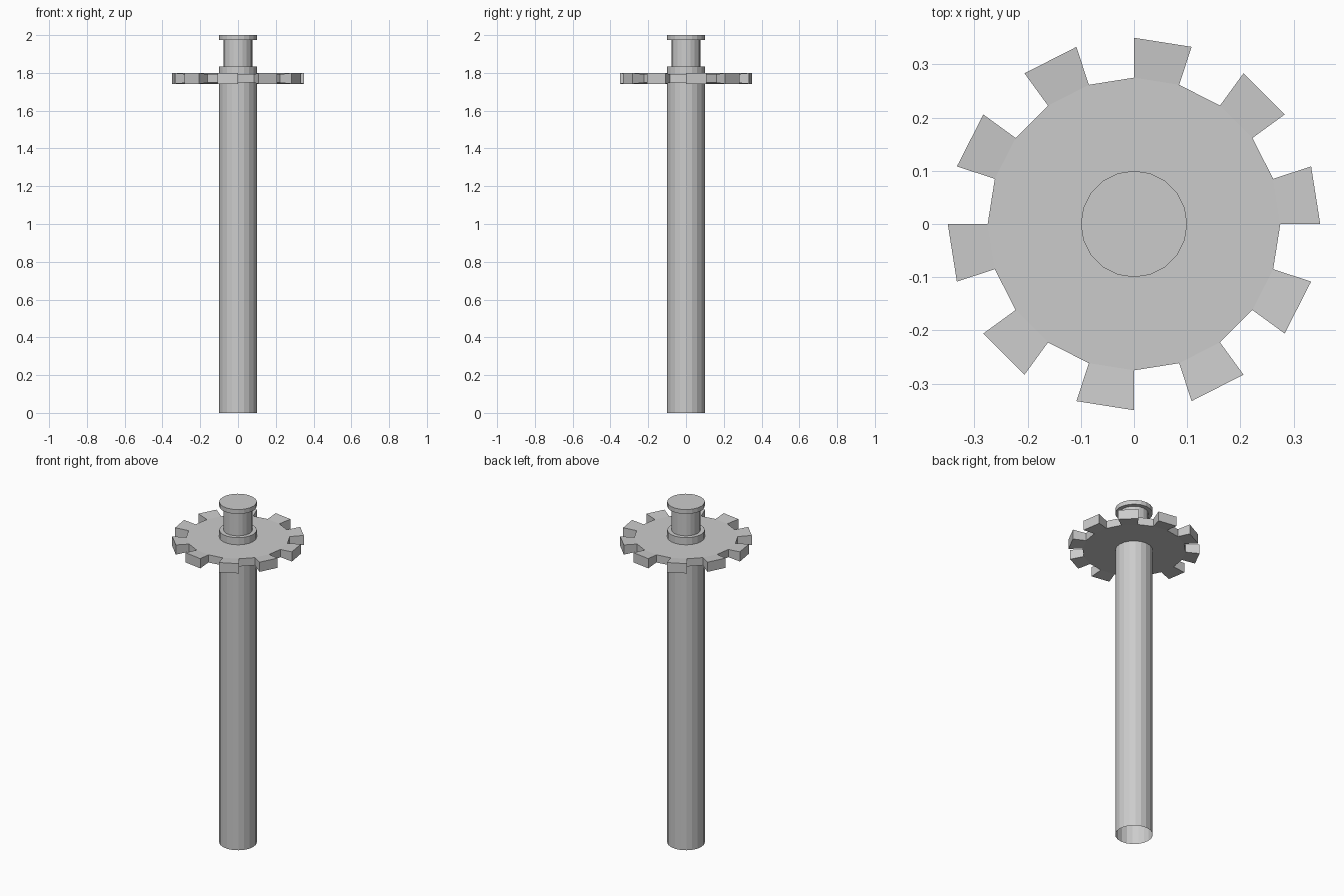
import bpy, bmesh
from math import cos, sin, tau

if "Cube" in bpy.data.objects:
    bpy.data.objects.remove(bpy.data.objects["Cube"])

SIDES = 20


def lathe(name, profile, cap_top=False, teeth=None):
    """Spin an (r, z) profile round z; teeth = (tip radius, z low, z high) on the widest band."""
    bm = bmesh.new()

    def point(r, z, i):
        return bm.verts.new((r * cos(tau * i / SIDES), r * sin(tau * i / SIDES), z))

    rings = [[point(r, z, i) for i in range(SIDES)] for r, z in profile]
    rim = max(r for r, z in profile)
    for k in range(len(rings) - 1):
        a, b = rings[k], rings[k + 1]
        on_rim = profile[k][0] == rim and profile[k + 1][0] == rim
        for i in range(SIDES):
            j = (i + 1) % SIDES
            root = [a[i], a[j], b[j], b[i]]
            if teeth and on_rim and i % 2 == 0:
                # extrude every other rim face into a flared tooth
                r, lo, hi = teeth
                tip = [point(r, lo, i), point(r, lo, j), point(r, hi, j), point(r, hi, i)]
                bm.faces.new(tip)
                for n in range(4):
                    m = (n + 1) % 4
                    bm.faces.new((root[n], root[m], tip[m], tip[n]))
            else:
                bm.faces.new(root)
    if cap_top:
        bm.faces.new(rings[-1])
    mesh = bpy.data.meshes.new(name)
    bm.to_mesh(mesh)
    bm.free()
    obj = bpy.data.objects.new(name, mesh)
    bpy.context.collection.objects.link(obj)
    return obj


# Long shaft, open at the foot
lathe("shaft", [(0.1, 0), (0.1, 1.748)])

# Toothed wheel round the shaft
lathe("toothed_wheel", [(0.1, 1.748), (0.275, 1.748), (0.275, 1.793), (0.1, 1.793)],
      teeth=(0.35, 1.742, 1.799))

# Collar, narrow neck and cap above the wheel
lathe("neck_and_cap", [(0.1, 1.793), (0.1, 1.835), (0.077, 1.835), (0.077, 1.974),
                       (0.1, 1.974), (0.1, 2.0)], cap_top=True)
